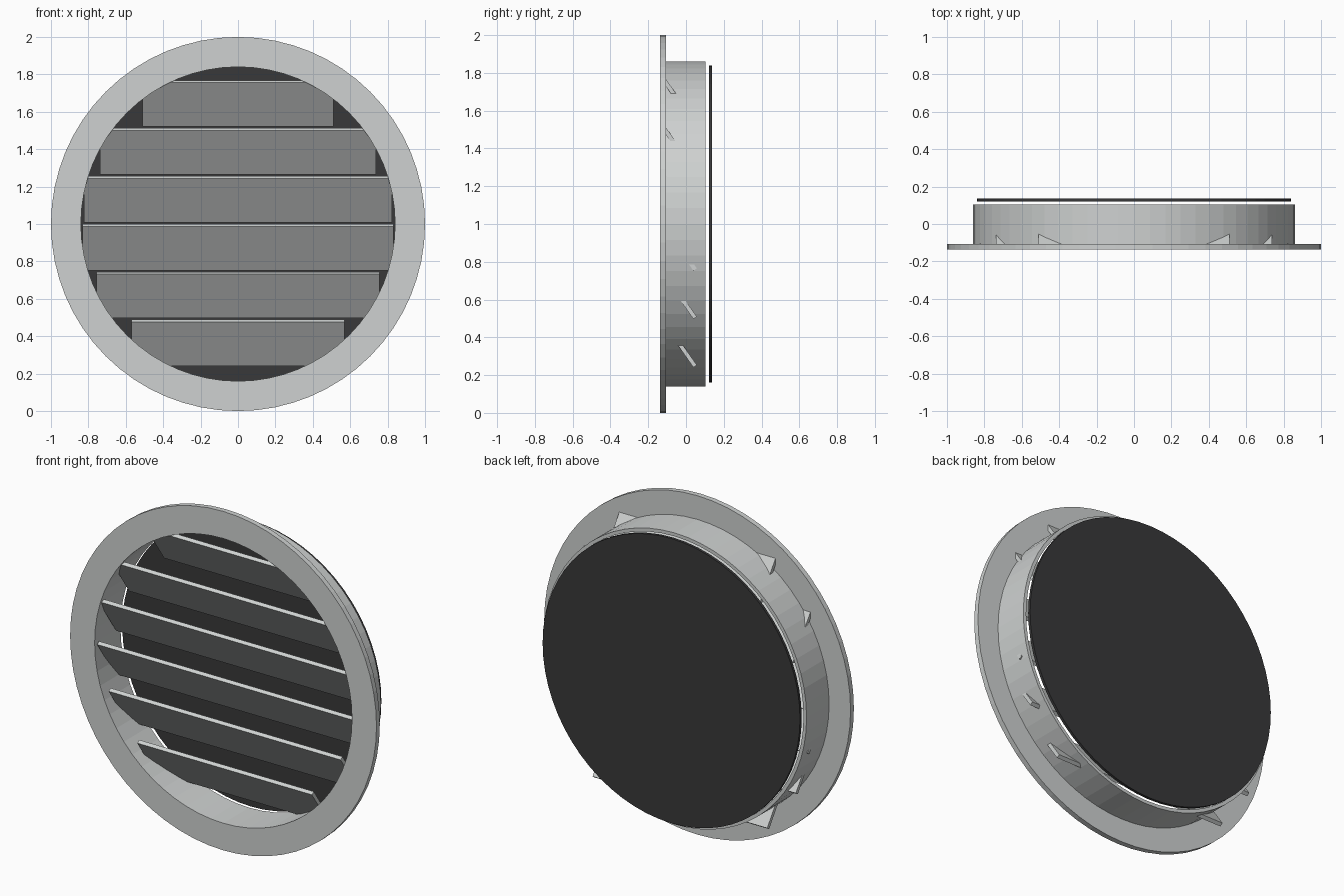
import bpy, bmesh, math
from mathutils import Matrix

if "Cube" in bpy.data.objects:
    bpy.data.objects.remove(bpy.data.objects["Cube"])

SEG = 64


def material(name, rgb):
    m = bpy.data.materials.new(name)
    m.diffuse_color = (*rgb, 1.0)
    m.use_nodes = True
    m.node_tree.nodes["Principled BSDF"].inputs["Base Color"].default_value = m.diffuse_color
    return m


METAL = material("light grey metal", (0.62, 0.64, 0.635))
DARK = material("dark mesh", (0.04, 0.04, 0.041))


def add_object(name, bm, mat):
    bmesh.ops.recalc_face_normals(bm, faces=bm.faces)
    me = bpy.data.meshes.new(name)
    bm.to_mesh(me)
    bm.free()
    me.materials.append(mat)
    ob = bpy.data.objects.new(name, me)
    bpy.context.collection.objects.link(ob)
    return ob


def ring(name, r_in, r_out, y0, y1, mat):
    """Rectangular section swept round the y axis, centred on z = 1."""
    bm = bmesh.new()
    loops = []
    for i in range(SEG):
        a = 2 * math.pi * i / SEG
        loops.append([bm.verts.new((r * math.cos(a), y, 1 + r * math.sin(a)))
                      for r, y in ((r_in, y0), (r_out, y0), (r_out, y1), (r_in, y1))])
    for i in range(SEG):
        a, b = loops[i], loops[(i + 1) % SEG]
        for k in range(4):
            n = (k + 1) % 4
            bm.faces.new((a[k], a[n], b[n], b[k]))
    return add_object(name, bm, mat)


# Front flange and the duct collar behind it
ring("front_flange", 0.84, 1.0, -0.137, -0.106, METAL)
ring("duct_collar", 0.84, 0.86, -0.106, 0.104, METAL)

# Rear screen disc, just clear of the collar
bm = bmesh.new()
bmesh.ops.create_cone(bm, cap_ends=True, segments=SEG, radius1=0.84, radius2=0.84,
                      depth=0.016,
                      matrix=Matrix.Translation((0, 0.129, 1)) @ Matrix.Rotation(math.pi / 2, 4, 'X'))
add_object("rear_screen", bm, DARK)

# Sloping louvre slats, top to bottom
half_widths = (0.51, 0.738, 0.823, 0.832, 0.757, 0.57)
for i, w in enumerate(half_widths):
    bm = bmesh.new()
    z = 1.6445 - 0.256 * i
    bmesh.ops.create_cube(bm, size=1, matrix=Matrix.Translation((0, -0.034, z))
                          @ Matrix.Rotation(math.radians(-55), 4, 'X')
                          @ Matrix.Diagonal((2 * w, 0.287, 0.022, 1)))
    add_object(f"louvre_slat_{i + 1}", bm, METAL)
